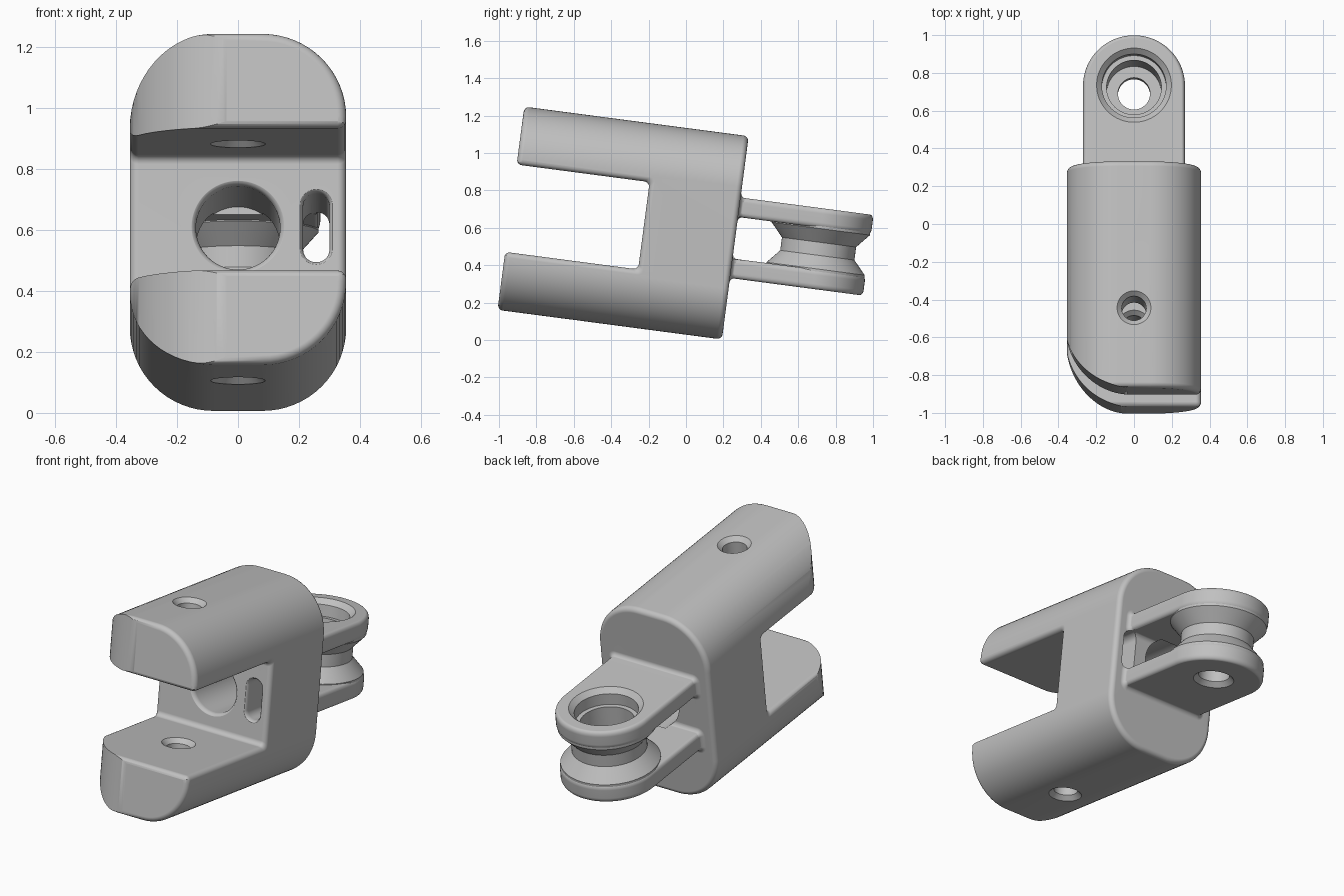
import bpy, bmesh
from math import sin, cos, pi, radians
from mathutils import Matrix

if "Cube" in bpy.data.objects:
    bpy.data.objects.remove(bpy.data.objects["Cube"])

TILT = radians(-7.5)
MID = 0.576                  # height of the symmetry plane
HALF_W, HALF_H = 0.355, 0.548
FRONT, WEB, BACK = -1.02, -0.303, 0.19
GAP = 0.2355                 # half height of the mouth
R = 0.028                    # fillet radius
HUB_Y, ARM_W = 0.637, 0.27
STEPS = 5

quarter = [i / STEPS * pi / 2 for i in range(STEPS + 1)]
FILLET = [(R * (1 - cos(t)), R * (1 - sin(t))) for t in quarter]  # (distance, inset)


def ends(a, b):
    """Stations from a to b with a rounded edge at both ends."""
    return [(a + s, d) for s, d in FILLET] + [(b - s, d) for s, d in reversed(FILLET)]


def loft(name, rings):
    """Skin a stack of equal rings and cap both ends."""
    bm = bmesh.new()
    rows = [[bm.verts.new(p) for p in ring] for ring in rings]
    n = len(rows[0])
    for a, b in zip(rows, rows[1:]):
        for i in range(n):
            j = (i + 1) % n
            bm.faces.new((a[i], a[j], b[j], b[i]))
    bm.faces.new(rows[0])
    bm.faces.new(rows[-1])
    bmesh.ops.recalc_face_normals(bm, faces=bm.faces)
    mesh = bpy.data.meshes.new(name)
    bm.to_mesh(mesh)
    bm.free()
    obj = bpy.data.objects.new(name, mesh)
    bpy.context.collection.objects.link(obj)
    return obj


def rounded_rect(hw, hh, r, n=12):
    pts = []
    for k, (sx, sz) in enumerate([(1, 1), (-1, 1), (-1, -1), (1, -1)]):
        for i in range(n + 1):
            t = (k + i / n) * pi / 2
            pts.append((sx * (hw - r) + r * cos(t), sz * (hh - r) + r * sin(t)))
    return pts


def circle(r, n=64):
    return [(r * cos(2 * pi * i / n), r * sin(2 * pi * i / n)) for i in range(n)]


def along_y(section, y, cx=0, cz=MID):
    return [(cx + a, y, cz + b) for a, b in section]


def turned(name, profile, cy):
    """Round part about a vertical axis, from (radius, height) pairs."""
    return loft(name, [[(a, cy + b, z) for a, b in circle(r)] for r, z in profile])


def combine(target, other, operation):
    mod = target.modifiers.new(operation.lower(), "BOOLEAN")
    mod.operation, mod.solver, mod.object = operation, "EXACT", other
    bpy.context.view_layer.objects.active = target
    bpy.ops.object.modifier_apply(modifier=mod.name)
    bpy.data.objects.remove(other)


# Main block: rounded section with softened front and back
body = loft("clevis_body", [
    along_y(rounded_rect(HALF_W - d, HALF_H - d, 0.275 - d, 16), y)
    for y, d in ends(FRONT, BACK)])


# Mouth between the jaws, with rounded lips and inner corners
def mouth_section(d):
    h, b, f = GAP + d, WEB + d, FRONT - 0.001
    upper = [(f - 0.2, h + R)]
    upper += [(f + R - R * cos(t), h + R - R * sin(t)) for t in quarter]
    upper += [(b - R + R * sin(t), h - R + R * cos(t)) for t in quarter]
    return upper + [(y, -z) for y, z in reversed(upper)]


stations = [(-0.4, R)] + ends(-HALF_W, HALF_W) + [(0.4, R)]
mouth = loft("mouth_cutter", [[(x, y, MID + z) for y, z in mouth_section(d)] for x, d in stations])
combine(body, mouth, "DIFFERENCE")

# Large rounded plan corner on one side of both jaws
rad = 0.362
arc = [(-rad * cos(i * pi / 48), -0.66 - rad * sin(i * pi / 48)) for i in range(25)]
outline = arc + [(0, -1.2), (-0.5, -1.2), (-0.5, -0.66)]
corner = loft("corner_cutter", [[(x, y, z) for x, y in outline] for z in (-0.2, 1.4)])
combine(body, corner, "DIFFERENCE")


# Rear arms with round ends, and a filleted root on each
def arm_outline(d):
    w = ARM_W - d
    pts = [(w * cos(i * pi / 32), HUB_Y + w * sin(i * pi / 32)) for i in range(33)]
    return [(w, 0.15)] + pts + [(-w, 0.15)]


for side in (-1, 1):
    zc = MID + side * 0.1645
    arm = loft("rear_arm", [[(x, y, z) for x, y in arm_outline(d * 0.7)]
                            for z, d in ends(zc - 0.0525, zc + 0.0525)])
    combine(body, arm, "UNION")
    root = [(0.15, R)] + [(BACK + s, d) for s, d in FILLET]
    collar = loft("arm_root", [
        along_y(rounded_rect(ARM_W - 0.002 + d, 0.0505 + d, 0.018 + d, 5), y, cz=zc)
        for y, d in root])
    combine(body, collar, "UNION")

# Waisted hub between the arms
hub = turned("hub", [(0.265, MID + 0.165), (0.265, MID + 0.108), (0.2, MID + 0.035),
                     (0.2, MID - 0.035), (0.265, MID - 0.108), (0.265, MID - 0.165)], HUB_Y)
combine(body, hub, "UNION")

# Stepped bore through the hub
bore = turned("bore_cutter", [(0.21, 0.805), (0.17, 0.765), (0.17, 0.7), (0.145, 0.7),
                              (0.145, 0.45), (0.085, 0.45), (0.085, 0.385), (0.12, 0.35)], HUB_Y)
combine(body, bore, "DIFFERENCE")

# Countersunk pin holes through both jaws
for low, high in ((MID - HALF_H, MID - GAP), (MID + GAP, MID + HALF_H)):
    pin = turned("pin_hole_cutter", [(0.1, low - 0.01), (0.065, low + 0.025),
                                     (0.065, high - 0.025), (0.1, high + 0.01)], -0.595)
    combine(body, pin, "DIFFERENCE")

# Round window and side slot through the web
stations = [(-0.4, R)] + [(WEB - 0.001 + s, d) for s, d in FILLET] + [(0.24, 0)]
window = loft("window_cutter", [along_y(circle(0.138 + d * 0.7), y) for y, d in stations])
combine(body, window, "DIFFERENCE")
slot = loft("slot_cutter", [
    along_y(rounded_rect(0.043 + d * 0.5, 0.114 + d * 0.5, 0.042 + d * 0.5), y, cx=0.257)
    for y, d in stations])
combine(body, slot, "DIFFERENCE")

# Tilt, colour and shading
body.data.transform(Matrix.Rotation(TILT, 4, "X"))
grey = bpy.data.materials.new("plain_grey")
grey.use_nodes = True
colour = (0.53, 0.53, 0.53, 1)
grey.diffuse_color = colour
grey.node_tree.nodes["Principled BSDF"].inputs["Base Color"].default_value = colour
body.data.materials.clear()
body.data.materials.append(grey)
for poly in body.data.polygons:
    poly.material_index = 0

bpy.ops.object.select_all(action="DESELECT")
body.select_set(True)
bpy.context.view_layer.objects.active = body
bpy.ops.object.shade_smooth_by_angle(angle=radians(32))
normals = body.modifiers.new("even_shading", "WEIGHTED_NORMAL")
normals.keep_sharp = True
